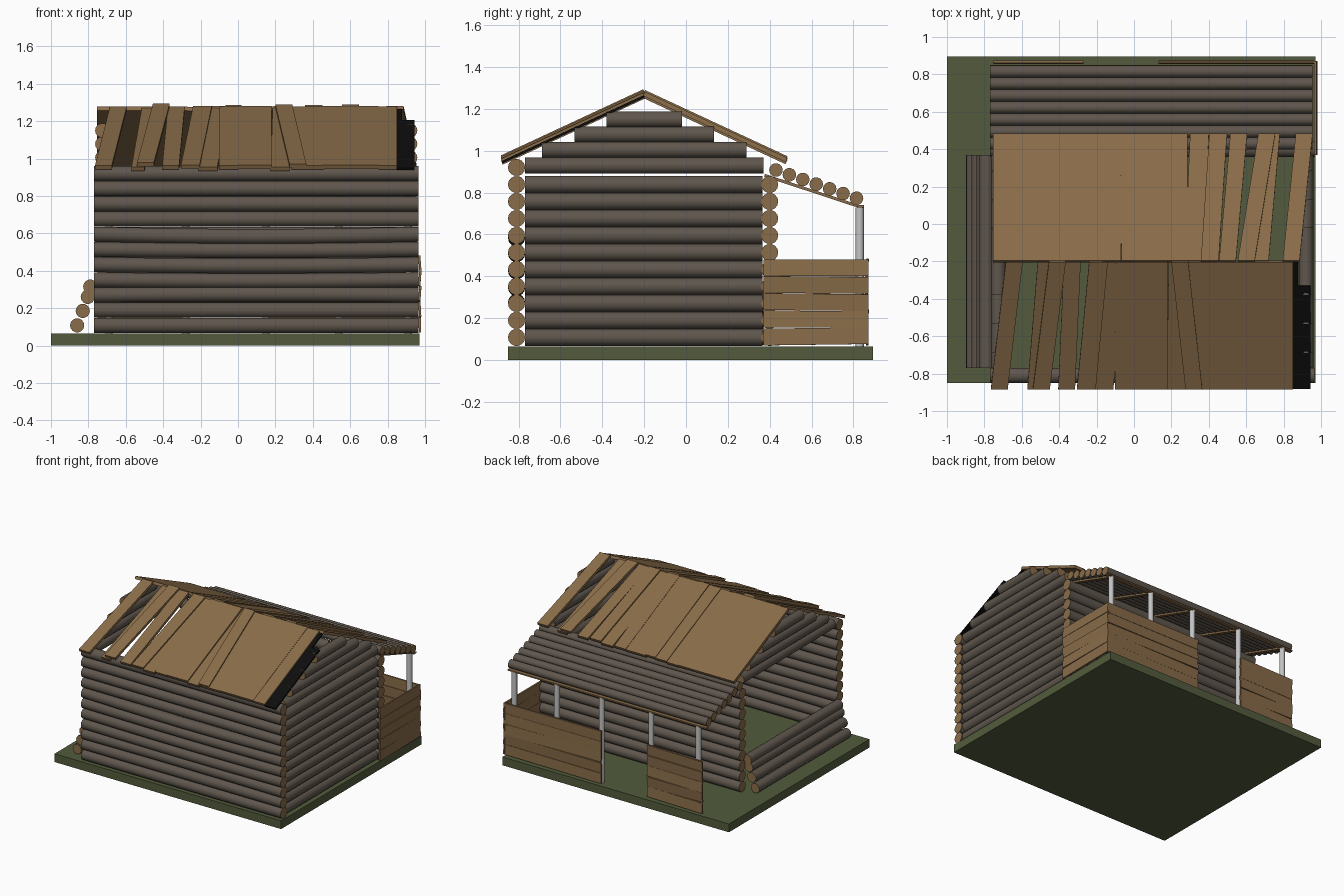
import bpy, bmesh, math, random
from mathutils import Vector

if "Cube" in bpy.data.objects:
    bpy.data.objects.remove(bpy.data.objects["Cube"])
random.seed(4)


def mat(name, col):
    m = bpy.data.materials.new(name)
    m.diffuse_color = (*col, 1)
    m.use_nodes = True
    m.node_tree.nodes["Principled BSDF"].inputs["Base Color"].default_value = m.diffuse_color
    return m


GRASS = mat("moss_green", (0.085, 0.105, 0.045))
BARK = mat("bark_grey_brown", (0.115, 0.094, 0.075))
WOOD = mat("cut_wood", (0.25, 0.15, 0.066))
STEEL = mat("pale_grey", (0.55, 0.55, 0.55))
BLACK = mat("charred_black", (0.004, 0.004, 0.004))


def finish(bm, name, mats, smooth=False):
    bmesh.ops.recalc_face_normals(bm, faces=bm.faces[:])
    me = bpy.data.meshes.new(name)
    bm.to_mesh(me)
    bm.free()
    for m in mats:
        me.materials.append(m)
    ob = bpy.data.objects.new(name, me)
    bpy.context.collection.objects.link(ob)
    if smooth:
        bpy.context.view_layer.objects.active = ob
        ob.select_set(True)
        bpy.ops.object.shade_smooth_by_angle(angle=math.radians(40))
        ob.select_set(False)


def log(bm, a, b, r, sag=0.0, sides=14, capmat=1):
    """Log from a to b: bark on the side, cut wood on the ends."""
    a, b = Vector(a), Vector(b)
    d = (b - a).normalized()
    u = d.cross(Vector((0, 0, 1)) if abs(d.z) < .9 else Vector((1, 0, 0))).normalized()
    v = u.cross(d)
    n = 6 if sag else 1
    rings = []
    for i in range(n + 1):
        t = i / n
        c = a.lerp(b, t) + Vector((0, 0, sag * math.sin(math.pi * t)))
        rings.append([bm.verts.new(c + r * (u * math.cos(w) + v * math.sin(w)))
                      for w in (2 * math.pi * k / sides for k in range(sides))])
    for p, q in zip(rings, rings[1:]):
        for k in range(sides):
            j = (k + 1) % sides
            bm.faces.new((p[k], p[j], q[j], q[k]))
    for ring in (rings[0], rings[-1]):
        bm.faces.new(ring).material_index = capmat


def plank(bm, a, b, side, width, thick, mi=0):
    """Board from a to b, width along side, thickness across both."""
    a, b, side = Vector(a), Vector(b), Vector(side).normalized()
    n = (b - a).cross(side).normalized() * thick / 2
    s = side * width / 2
    v = [bm.verts.new(c + i * s + j * n) for c in (a, b)
         for i, j in ((-1, -1), (1, -1), (1, 1), (-1, 1))]
    for f in ((0, 1, 2, 3), (4, 5, 6, 7), (0, 1, 5, 4), (1, 2, 6, 5),
              (2, 3, 7, 6), (3, 0, 4, 7)):
        bm.faces.new([v[i] for i in f]).material_index = mi


R, STEP, Z0 = 0.041, 0.0812, 0.108
X0, X1, YF, YB = -0.77, 0.965, -0.81, 0.40

# base slab
bm = bmesh.new()
plank(bm, (-1, .0225, .0325), (.97, .0225, .0325), (0, 1, 0), 1.745, .065)
finish(bm, "ground_slab", [GRASS])

# long walls, front with a few sagging logs
sags = {2: .005, 3: -.006, 4: -.007, 5: -.006, 6: -.012}
for name, y, n in (("front_wall", YF, 11), ("back_wall", YB, 10)):
    bm = bmesh.new()
    for k in range(n):
        z = Z0 + k * STEP
        log(bm, (X0, y, z), (X1, y, z), R, sags.get(k, 0) if y < 0 else 0)
    finish(bm, name, [BARK, WOOD], True)

# right wall
bm = bmesh.new()
for k in range(10):
    z = Z0 + k * STEP
    log(bm, (.92, -.77, z), (.92, .365, z), R)
finish(bm, "right_wall", [BARK, WOOD], True)

# gables above both short walls
for name, x in (("right_gable", .92), ("left_gable", -.725)):
    bm = bmesh.new()
    for z in (.93, 1.005, 1.078, 1.15):
        h = min(.57, (1.235 - z) / .47)
        log(bm, (x, -.2 - h, z), (x, -.2 + h, z), .039)
    finish(bm, name, [BARK, WOOD], True)

# collapsed left wall, logs leaning outward
bm = bmesh.new()
for x, z in ((-.86, .108), (-.83, .185), (-.803, .26), (-.79, .315)):
    log(bm, (x, -.77, z), (x, .37, z), .038)
finish(bm, "fallen_left_wall", [BARK, WOOD], True)

# roof boards: (x at eave, x at ridge, width, lift)
front = [(-.72, -.64, .09, 0), (-.535, -.48, .07, -.008), (-.495, -.41, .09, .016),
         (-.36, -.33, .09, 0), (-.255, -.19, .1, .004), (-.16, -.11, .1, -.008),
         (-.05, -.045, .105, 0), (.09, .09, .18, .003), (.225, .235, .1, -.008),
         (.32, .245, .09, .01), (.33, .32, .09, 0), (.41, .41, .1, 0),
         (.6, .6, .3, .003), (.8, .8, .1, 0)]
back = [(-.512, -.512, .485, 0), (-.22, -.22, .1, -.003), (-.12, -.12, .1, .003),
        (-.03, -.025, .085, .008), (.1, .1, .18, 0), (.235, .24, .1, .003),
        (.35, .32, .1, -.004), (.45, .405, .095, .008), (.56, .5, .09, 0),
        (.71, .6, .09, .012), (.74, .68, .08, -.006), (.91, .84, .09, .004)]
for name, ye, boards in (("front_roof", -.88, front), ("back_roof", .48, back)):
    bm = bmesh.new()
    for xe, xr, w, lift in boards:
        plank(bm, (xe, ye, .952 + lift), (xr, -.2, 1.268 + lift), (1, 0, 0), w, .022)
    finish(bm, name + "_boards", [WOOD])

# charred board at the right end of the front roof
bm = bmesh.new()
plank(bm, (.895, -.88, .945), (.895, -.33, 1.2), (1, 0, 0), .095, .012)
plank(bm, (.862, -.33, 1.2), (.862, -.2, 1.26), (1, 0, 0), .03, .012)
finish(bm, "charred_roof_board", [BLACK])

# porch roof logs
bm = bmesh.new()
for k in range(7):
    t = k / 6
    y, z = .43 + .385 * t, .908 - .135 * t
    log(bm, (X0, y, z), (.955, y, z), .0325)
finish(bm, "porch_roof_logs", [BARK, WOOD], True)

# porch posts and rafters
posts = (-.69, -.28, .15, .54, .91)
bm = bmesh.new()
for x in posts:
    log(bm, (x, .83, .06), (x, .83, .73), .02, capmat=0)
finish(bm, "porch_posts", [STEEL], True)
bm = bmesh.new()
for x in posts:
    plank(bm, (x, .375, .883), (x, .845, .728), (1, 0, 0), .03, .014)
plank(bm, (X0, .835, .735), (.955, .835, .735), (0, 1, 0), .03, .01)
finish(bm, "porch_rafters", [WOOD])

# porch railing boards, slightly loose
bm = bmesh.new()
for k in range(5):
    z = .113 + k * .082
    for x0, x1 in ((-.75, -.27), (.13, .965)):
        tip = random.uniform(-.1, .1)
        j = random.uniform(-.004, .004)
        plank(bm, (x0, .865, z + j), (x1, .865, z - j), (0, tip, 1), .08, .012)
    j = random.uniform(-.004, .004)
    plank(bm, (.972, .37, z + j), (.972, .872, z - j),
          (random.uniform(-.12, .12), 0, 1), .08, .012)
finish(bm, "porch_railing", [WOOD])
